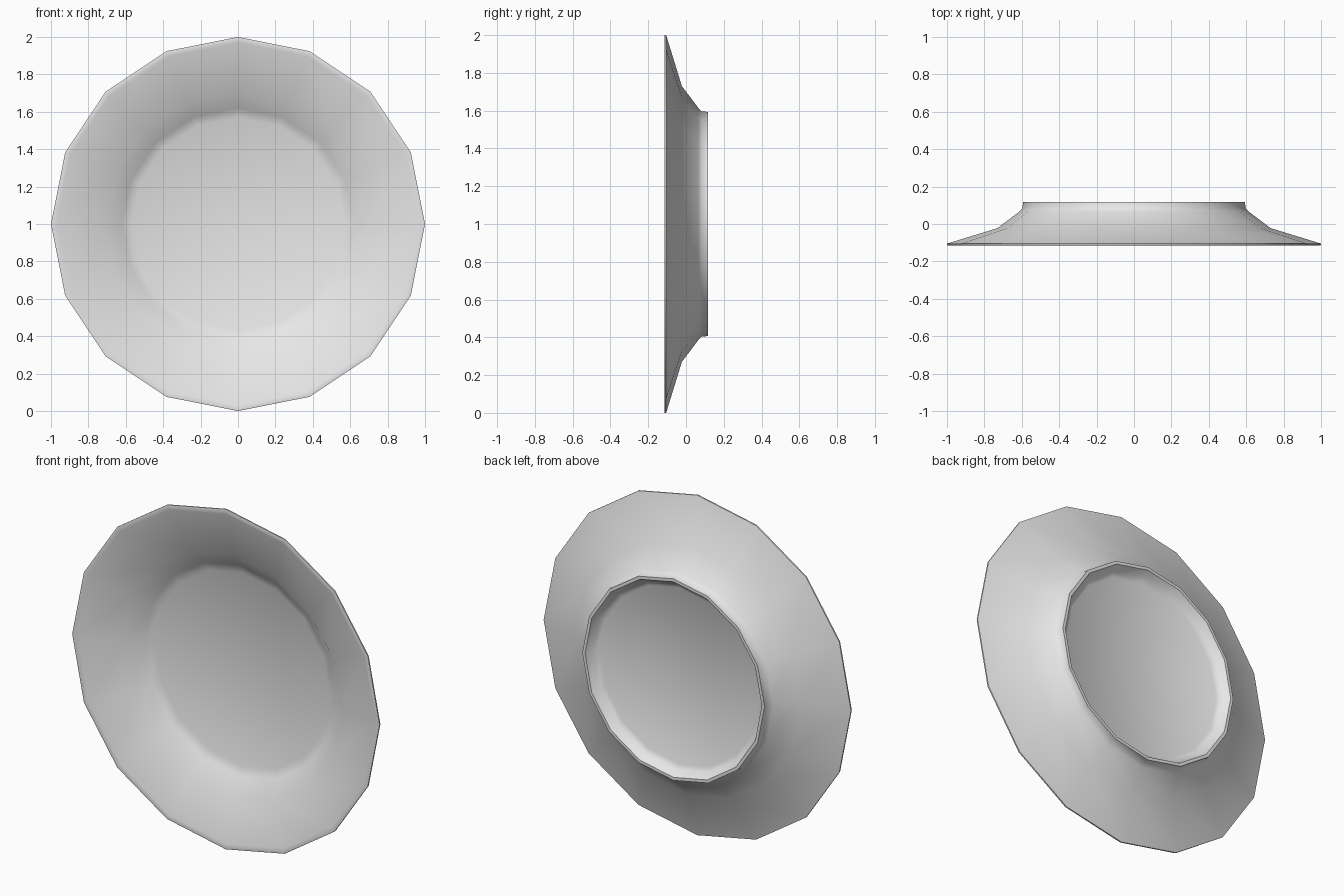
import bpy, bmesh, math

cube = bpy.data.objects.get("Cube")
if cube:
    bpy.data.objects.remove(cube, do_unlink=True)

SIDES = 16

# Cross-section as (radius, depth): front centre, rim, back, foot ring, back centre
PROFILE = [
    (0.57, 0.04), (0.62, 0.02), (0.71, -0.05), (0.97, -0.11), (0.99, -0.115),
    (1.0, -0.113), (1.0, -0.105), (0.73, -0.022), (0.615, 0.065),
    (0.597, 0.082), (0.593, 0.117), (0.575, 0.117), (0.55, 0.075), (0.52, 0.06),
]


def grey_material(name, value):
    mat = bpy.data.materials.new(name)
    mat.use_nodes = True
    colour = (value, value, value, 1)
    mat.diffuse_color = colour
    mat.node_tree.nodes["Principled BSDF"].inputs["Base Color"].default_value = colour
    return mat


def lathe(name, profile, sides, mat):
    """Revolve a profile about the front-to-back axis and cap both ends."""
    bm = bmesh.new()
    rings = []
    for radius, depth in profile:
        ring = []
        for i in range(sides):
            a = math.tau * i / sides
            ring.append(bm.verts.new((radius * math.cos(a), depth, 1 + radius * math.sin(a))))
        rings.append(ring)
    for a, b in zip(rings, rings[1:]):
        for i in range(sides):
            j = (i + 1) % sides
            bm.faces.new((a[i], a[j], b[j], b[i]))
    bm.faces.new(rings[0])
    bm.faces.new(rings[-1])
    bmesh.ops.recalc_face_normals(bm, faces=bm.faces)
    mesh = bpy.data.meshes.new(name)
    bm.to_mesh(mesh)
    bm.free()
    mesh.materials.append(mat)
    obj = bpy.data.objects.new(name, mesh)
    bpy.context.collection.objects.link(obj)
    return obj


# Plate standing on its rim, with a foot ring on the back
plate = lathe("plate", PROFILE, SIDES, grey_material("light grey glaze", 0.8))
bpy.context.view_layer.objects.active = plate
plate.select_set(True)
bpy.ops.object.shade_smooth_by_angle(angle=math.radians(50))
